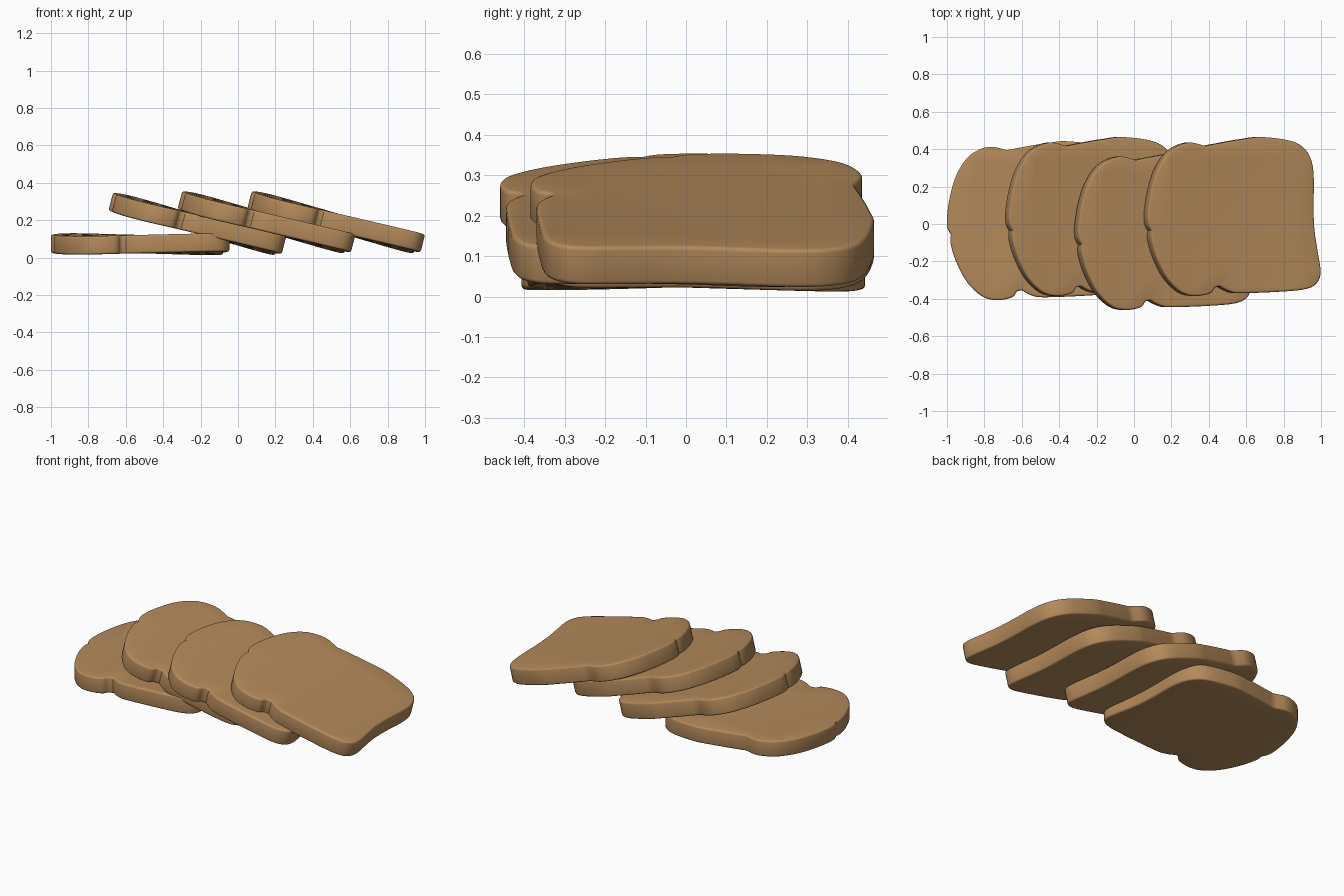
import bpy, bmesh, math
from mathutils import Matrix, Vector

if "Cube" in bpy.data.objects:
    bpy.data.objects.remove(bpy.data.objects["Cube"])

# one flat crust colour
crust = bpy.data.materials.new("toasted tan")
crust.diffuse_color = (0.456, 0.254, 0.105, 1)
crust.use_nodes = True
crust.node_tree.nodes["Principled BSDF"].inputs["Base Color"].default_value = crust.diffuse_color

# slice outline (clockwise from the left), as smooth runs meeting at sharp notches
RUNS = [
    [(-0.457, -0.035), (-0.475, 0.0), (-0.478, 0.06), (-0.462, 0.17), (-0.425, 0.29),
     (-0.355, 0.39), (-0.255, 0.435), (-0.16, 0.417)],
    [(-0.16, 0.417), (-0.035, 0.44), (0.06, 0.455), (0.155, 0.465), (0.305, 0.447),
     (0.385, 0.41), (0.43, 0.34), (0.443, 0.235), (0.44, 0.1), (0.444, -0.03),
     (0.46, -0.14), (0.476, -0.25), (0.46, -0.31), (0.405, -0.345), (0.285, -0.36),
     (0.045, -0.37), (-0.025, -0.36), (-0.078, -0.333)],
    [(-0.078, -0.333), (-0.105, -0.34), (-0.13, -0.37), (-0.21, -0.385), (-0.29, -0.365),
     (-0.37, -0.29), (-0.429, -0.18), (-0.458, -0.085), (-0.457, -0.035)],
]
THICK = 0.098
STEPS = 4


def smooth_run(pts):
    """Catmull-Rom points along a run, without its last point."""
    p = [Vector(q) for q in pts]
    p = [p[0]] + p + [p[-1]]
    out = []
    for i in range(1, len(p) - 2):
        a, b, c, d = p[i - 1:i + 3]
        for s in range(STEPS):
            t = s / STEPS
            out.append(0.5 * (2 * b + (c - a) * t + (2 * a - 5 * b + 4 * c - d) * t * t
                              + (3 * b - a - 3 * c + d) * t ** 3))
    return out


def make_slice_mesh():
    outline = [q for run in RUNS for q in smooth_run(run)]
    bm = bmesh.new()
    base = bm.faces.new([bm.verts.new((q.x, q.y, -THICK / 2)) for q in outline])
    ext = bmesh.ops.extrude_face_region(bm, geom=[base], use_keep_orig=True)
    top = [g for g in ext["geom"] if isinstance(g, bmesh.types.BMVert)]
    bmesh.ops.translate(bm, verts=top, vec=(0, 0, THICK))
    bmesh.ops.recalc_face_normals(bm, faces=bm.faces[:])
    # rounded rims
    rims = [e for e in bm.edges if abs(e.verts[0].co.z - e.verts[1].co.z) < 1e-6]
    bmesh.ops.bevel(bm, geom=rims, offset=0.011, segments=3, profile=0.5,
                    affect='EDGES', clamp_overlap=False)
    # cut the big faces into a grid so the twist stays smooth
    for axis in (0, 1):
        for k in range(-3, 4):
            co, no = Vector(), Vector()
            co[axis], no[axis] = k * 0.113 + 0.0037, 1
            bmesh.ops.bisect_plane(bm, geom=bm.verts[:] + bm.edges[:] + bm.faces[:],
                                   plane_co=co, plane_no=no, dist=1e-5)
    # slight twist along the slice
    for v in bm.verts:
        v.co.z -= 0.033 * v.co.y * v.co.x / 0.48
    bmesh.ops.recalc_face_normals(bm, faces=bm.faces[:])
    me = bpy.data.meshes.new("bread_slice")
    bm.to_mesh(me)
    bm.free()
    me.materials.append(crust)
    return me


# four slices: one flat, three leaning on each other
mesh = make_slice_mesh()
PLACES = [
    ("flat_slice", (-0.522, -0.022, 0.072), 0.0),
    ("leaning_slice_back", (-0.217, 0.0, 0.178), 14.5),
    ("leaning_slice_middle", (0.153, -0.075, 0.187), 14.5),
    ("leaning_slice_front", (0.525, 0.0, 0.187), 14.5),
]
for name, loc, tilt in PLACES:
    ob = bpy.data.objects.new(name, mesh.copy())
    bpy.context.collection.objects.link(ob)
    ob.location = loc
    ob.rotation_euler = (0, math.radians(tilt), 0)
    bpy.ops.object.select_all(action='DESELECT')
    ob.select_set(True)
    bpy.context.view_layer.objects.active = ob
    bpy.ops.object.shade_smooth_by_angle(angle=math.radians(35))
